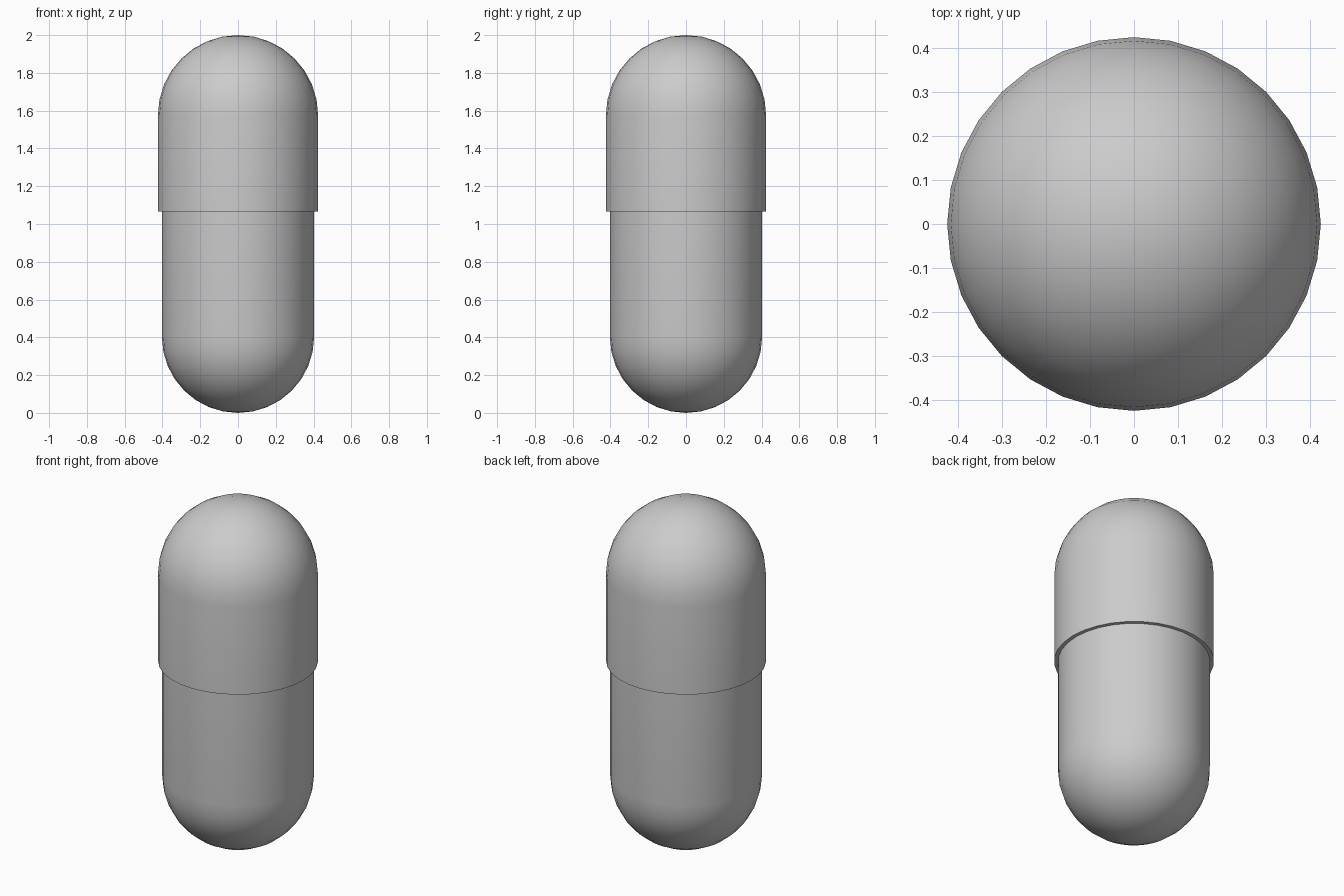
import bpy
import bmesh
from math import cos, sin, pi, radians
from mathutils import Vector

if "Cube" in bpy.data.objects:
    bpy.data.objects.remove(bpy.data.objects["Cube"])

SIDES = 32
DOME_STEPS = 8
HEIGHT = 2.0
CAP_RADIUS = 0.424
BODY_RADIUS = 0.403
RIM_Z = 1.065
OVERLAP = 0.1


def dome(radius, centre_z, direction):
    """Quarter-circle profile from the equator to the pole."""
    angles = [pi / 2 * i / DOME_STEPS for i in range(DOME_STEPS)]
    points = [(radius * cos(a), centre_z + direction * radius * sin(a)) for a in angles]
    return points + [(0, centre_z + direction * radius)]


def lathe(name, profile):
    """Revolve a profile of (radius, z) points around the z axis."""
    bm = bmesh.new()
    verts = [bm.verts.new((r, 0, z)) for r, z in profile]
    edges = [bm.edges.new(pair) for pair in zip(verts, verts[1:])]
    bmesh.ops.spin(bm, geom=verts + edges, cent=Vector(), axis=Vector((0, 0, 1)),
                   angle=2 * pi, steps=SIDES, use_merge=False)
    bmesh.ops.remove_doubles(bm, verts=bm.verts, dist=0.0001)
    bmesh.ops.recalc_face_normals(bm, faces=bm.faces)
    mesh = bpy.data.meshes.new(name)
    bm.to_mesh(mesh)
    bm.free()
    obj = bpy.data.objects.new(name, mesh)
    bpy.context.collection.objects.link(obj)
    bpy.ops.object.select_all(action='DESELECT')
    obj.select_set(True)
    bpy.context.view_layer.objects.active = obj
    bpy.ops.object.shade_smooth_by_angle(angle=radians(30))
    return obj


# Lower half, closed inside the cap
body_top = RIM_Z + OVERLAP
lathe("capsule_body",
      [(0, body_top), (BODY_RADIUS, body_top)] + dome(BODY_RADIUS, BODY_RADIUS, -1))

# Wider upper half with a flat rim that meets the body
lathe("capsule_cap",
      [(BODY_RADIUS, body_top), (BODY_RADIUS, RIM_Z), (CAP_RADIUS, RIM_Z)]
      + dome(CAP_RADIUS, HEIGHT - CAP_RADIUS, 1))
